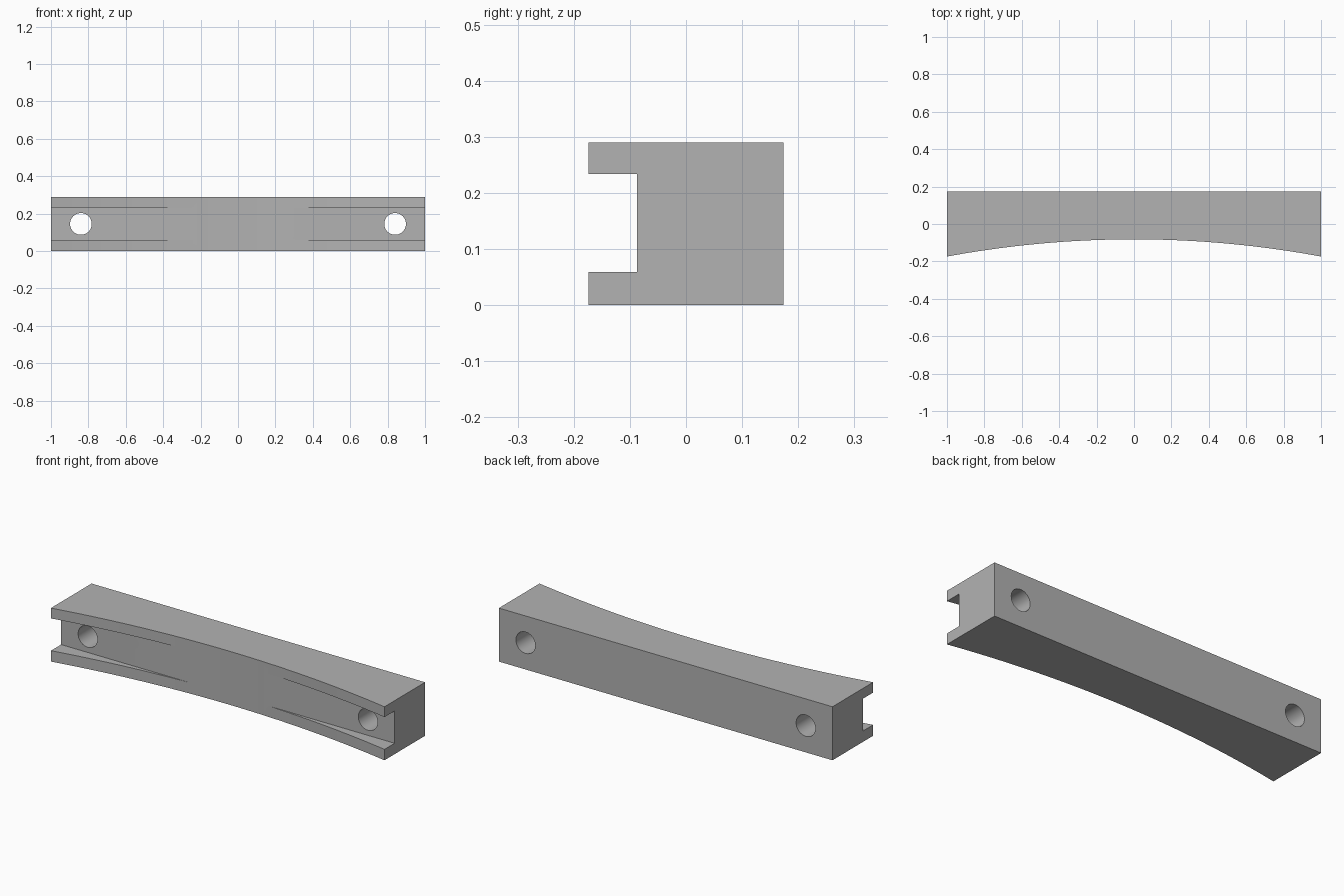
import bpy, math

cube = bpy.data.objects.get("Cube")
if cube:
    bpy.data.objects.remove(cube, do_unlink=True)

HEIGHT, BACK, END_FRONT, APEX = 0.29, 0.174, -0.174, -0.082
SLOT_FLOOR, SLOT_LOW, SLOT_HIGH = -0.087, 0.059, 0.234
HOLE_X, HOLE_R = 0.84, 0.058

grey = bpy.data.materials.new("plain grey")
grey.use_nodes = True
colour = (0.448, 0.448, 0.448, 1)
grey.diffuse_color = colour
grey.node_tree.nodes["Principled BSDF"].inputs["Base Color"].default_value = colour


def cut(target, cutter):
    """Subtract a hidden cutter from the target."""
    cutter.hide_render = True
    mod = target.modifiers.new(cutter.name, "BOOLEAN")
    mod.operation, mod.solver, mod.object = "DIFFERENCE", "EXACT", cutter
    bpy.context.view_layer.objects.active = target
    bpy.ops.object.modifier_apply(modifier=mod.name)
    bpy.data.objects.remove(cutter, do_unlink=True)


# Bar: plan outline with a shallow concave arc in front, extruded upwards
sagitta = APEX - END_FRONT
radius = (1 + sagitta ** 2) / (2 * sagitta)
half_angle = math.asin(1 / radius)
steps = 48
outline = [(1, BACK), (-1, BACK)]
for i in range(steps + 1):
    a = half_angle * (2 * i / steps - 1)
    outline.append((radius * math.sin(a), APEX - radius * (1 - math.cos(a))))
n = len(outline)
verts = [(x, y, z) for z in (0, HEIGHT) for x, y in outline]
faces = [list(range(n))[::-1], list(range(n, 2 * n))]
faces += [(i, (i + 1) % n, (i + 1) % n + n, i + n) for i in range(n)]
mesh = bpy.data.meshes.new("curved_bar")
mesh.from_pydata(verts, [], faces)
mesh.materials.append(grey)
bar = bpy.data.objects.new("curved_bar", mesh)
bpy.context.collection.objects.link(bar)

# Straight channel cut into the front
depth = 0.3
bpy.ops.mesh.primitive_cube_add(size=1, location=(0, SLOT_FLOOR - depth / 2, (SLOT_LOW + SLOT_HIGH) / 2))
slot = bpy.context.object
slot.name = "slot_cutter"
slot.scale = (3, depth, SLOT_HIGH - SLOT_LOW)
slot.data.materials.append(grey)
cut(bar, slot)

# Bolt holes through both ends
for side in (-1, 1):
    bpy.ops.mesh.primitive_cylinder_add(vertices=48, radius=HOLE_R, depth=1,
                                        location=(side * HOLE_X, 0, HEIGHT / 2),
                                        rotation=(math.pi / 2, 0, 0))
    hole = bpy.context.object
    hole.name = "hole_cutter"
    hole.data.materials.append(grey)
    cut(bar, hole)

bpy.ops.object.select_all(action="DESELECT")
bar.select_set(True)
bpy.context.view_layer.objects.active = bar
bpy.ops.object.shade_smooth_by_angle(angle=math.radians(30))
